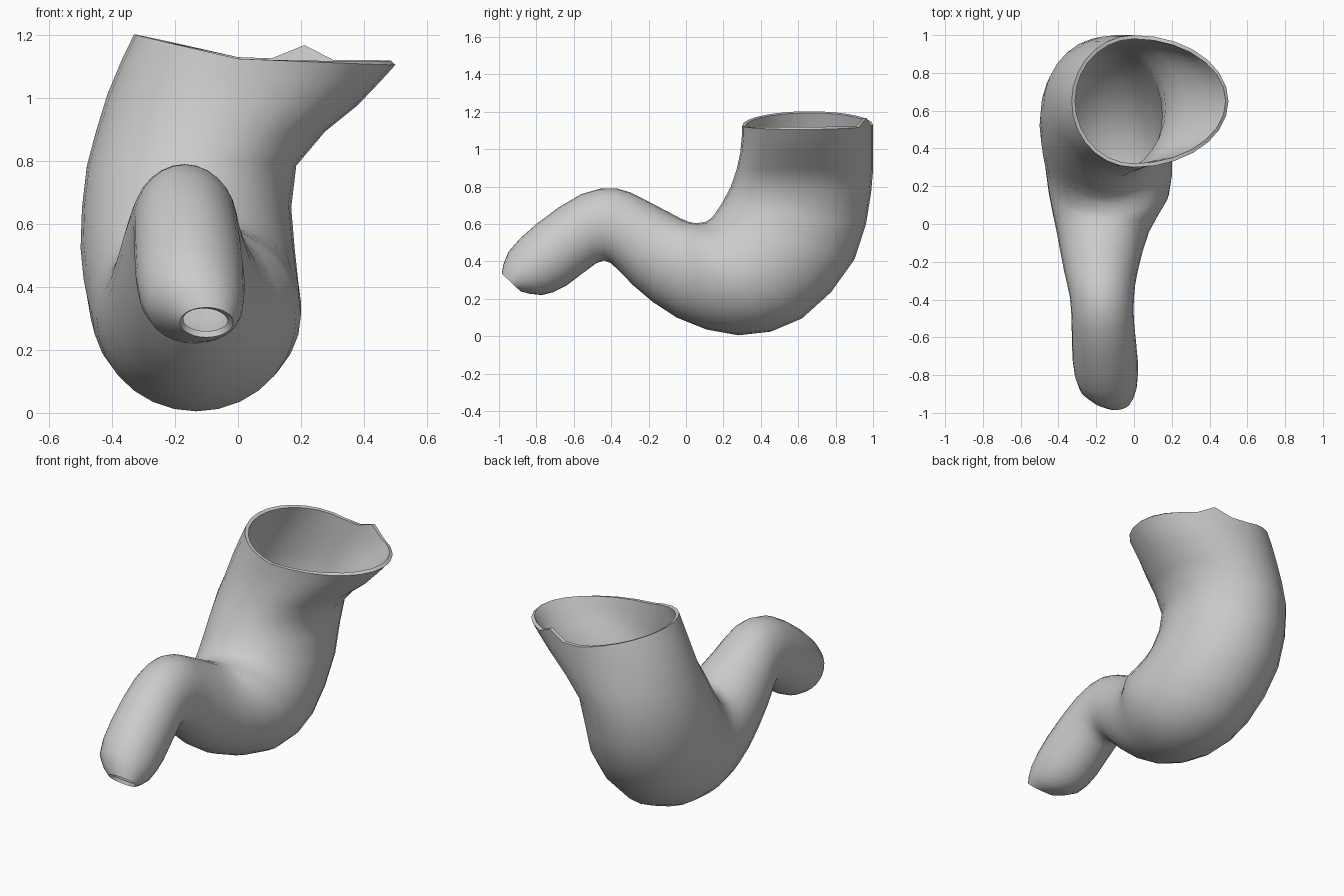
import bpy, bmesh, math

if "Cube" in bpy.data.objects:
    bpy.data.objects.remove(bpy.data.objects["Cube"])

SEG = 28   # sides of the tube
STEPS = 2  # rings per key section

grey = bpy.data.materials.new("plain grey")
grey.diffuse_color = (0.6, 0.6, 0.6, 1)
grey.use_nodes = True
grey.node_tree.nodes["Principled BSDF"].inputs["Base Color"].default_value = grey.diffuse_color

# Key sections from mouth to outlet: inner y, z, outer y, z, left x, right x
KEYS = [
    (.30, 1.125, 1, 1.13, -.33, .50),
    (.29, .98, 1, .99, -.415, .38),
    (.24, .80, .99, .77, -.48, .185),
    (.14, .635, .90, .41, -.50, .18),
    (.075, .607, .62, .095, -.475, .20),
    (.035, .607, .28, .005, -.45, .185),
    (-.03, .63, -.05, .10, -.41, .08),
    (-.22, .73, -.28, .27, -.37, .02),
    (-.37, .79, -.40, .39, -.34, 0),
    (-.56, .76, -.48, .39, -.33, 0),
    (-.80, .60, -.64, .27, -.325, .02),
    (-.95, .45, -.77, .22, -.29, .015),
    (-.985, .335, -.885, .24, -.185, -.015),
]


def spline(p, q, r, s, t):
    """Smooth blend from q to r."""
    return [b + .5 * t * (c - a + t * (2 * a - 5 * b + 4 * c - d
            + t * (3 * (b - c) + d - a))) for a, b, c, d in zip(p, q, r, s)]


def sections():
    last = len(KEYS) - 1
    for k in range(last):
        p, q, r, s = (KEYS[min(max(k + o, 0), last)] for o in (-1, 0, 1, 2))
        for n in range(STEPS):
            yield spline(p, q, r, s, n / STEPS)
    yield KEYS[-1]


def make_ring(bm, section):
    yi, zi, yo, zo, xl, xr = section
    flare = max(0, (zi - .9) / .225)        # spout influence near the mouth
    xc = (xl + xr) / 2 - .085 * flare
    verts = []
    for i in range(SEG):
        a = 2 * math.pi * i / SEG
        c, s = math.cos(a), math.sin(a)
        x = xc + c * (xr - xc if c > 0 else xc - xl)
        t = (1 + s) / 2
        z = zi + (zo - zi) * t - c * flare * (.075 if c < 0 else .022)
        verts.append(bm.verts.new((x, yi + (yo - yi) * t, z)))
    return verts


# Bent pouch tapering into a folded arm
bm = bmesh.new()
rings = [make_ring(bm, s) for s in sections()]
for a, b in zip(rings, rings[1:]):
    for i in range(SEG):
        j = (i + 1) % SEG
        bm.faces.new((a[i], a[j], b[j], b[i]))

# Small raised peak at the back of the lip
peak = min(rings[0], key=lambda v: (v.co.x - .18) ** 2 + (v.co.y - .95) ** 2)
peak.co.z += .045

# Keep the normals of the open shell facing outward
bmesh.ops.recalc_face_normals(bm, faces=bm.faces)
back = max(bm.faces, key=lambda f: f.calc_center_median().y)
if back.normal.y < 0:
    bmesh.ops.reverse_faces(bm, faces=bm.faces)

mesh = bpy.data.meshes.new("curved_pouch")
bm.to_mesh(mesh)
bm.free()
mesh.materials.append(grey)
pouch = bpy.data.objects.new("curved_pouch", mesh)
bpy.context.collection.objects.link(pouch)

# Thin wall with open mouth and outlet
wall = pouch.modifiers.new("wall", 'SOLIDIFY')
wall.thickness = .02
wall.offset = -1

bpy.context.view_layer.objects.active = pouch
pouch.select_set(True)
bpy.ops.object.modifier_apply(modifier="wall")
bpy.ops.object.shade_smooth_by_angle(angle=math.radians(50))
